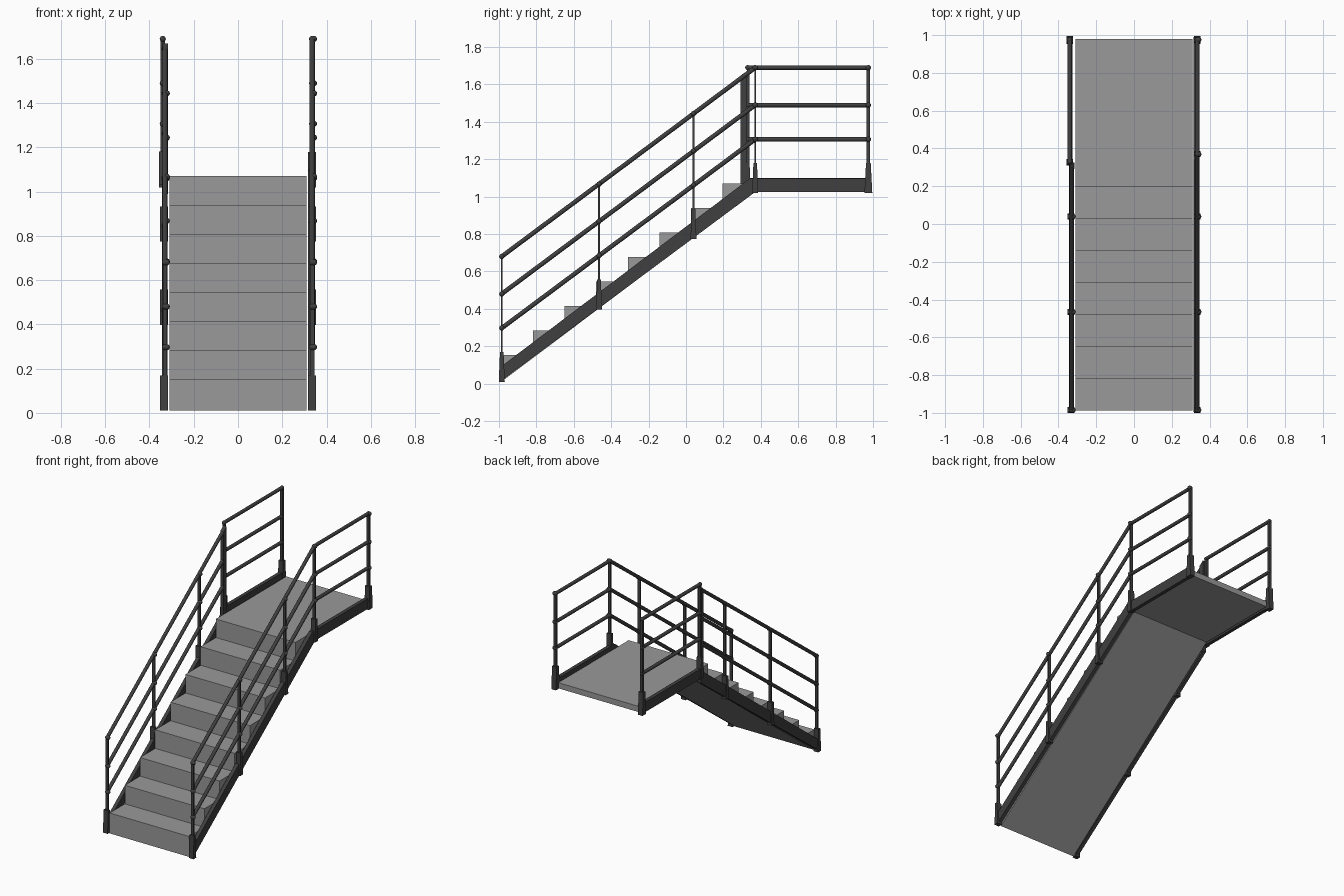
import bpy, bmesh, math
from mathutils import Vector

if "Cube" in bpy.data.objects:
    bpy.data.objects.remove(bpy.data.objects["Cube"])


def material(name, v):
    m = bpy.data.materials.new(name)
    m.diffuse_color = (v, v, v, 1)
    m.use_nodes = True
    m.node_tree.nodes["Principled BSDF"].inputs["Base Color"].default_value = m.diffuse_color
    return m


GREY = material("step grey", 0.32)
DARK = material("dark steel", 0.05)


def finish(bm, name, mat, smooth=False):
    bmesh.ops.recalc_face_normals(bm, faces=bm.faces)
    me = bpy.data.meshes.new(name)
    bm.to_mesh(me)
    bm.free()
    me.materials.append(mat)
    ob = bpy.data.objects.new(name, me)
    bpy.context.collection.objects.link(ob)
    if smooth:
        bpy.ops.object.select_all(action='DESELECT')
        bpy.context.view_layer.objects.active = ob
        ob.select_set(True)
        bpy.ops.object.shade_smooth_by_angle(angle=math.radians(40))
    return ob


def slab(name, yz, x0, x1, mat):
    """Side profile in y,z extruded across x."""
    bm = bmesh.new()
    f = bm.faces.new([bm.verts.new((x0, y, z)) for y, z in yz])
    g = bmesh.ops.extrude_face_region(bm, geom=[f])
    bmesh.ops.translate(bm, vec=(x1 - x0, 0, 0),
                        verts=[v for v in g['geom'] if isinstance(v, bmesh.types.BMVert)])
    return finish(bm, name, mat)


def rail(name, pts, r=0.012):
    """Round bar through the points, with a ball at every bend and end."""
    bm = bmesh.new()
    pts = [Vector(p) for p in pts]
    for a, b in zip(pts, pts[1:]):
        d = b - a
        mtx = d.to_track_quat('Z', 'Y').to_matrix().to_4x4()
        mtx.translation = (a + b) / 2
        bmesh.ops.create_cone(bm, cap_ends=True, segments=12, radius1=r, radius2=r,
                              depth=d.length, matrix=mtx)
    for p in pts:
        g = bmesh.ops.create_uvsphere(bm, u_segments=12, v_segments=8, radius=r * 1.15)
        bmesh.ops.translate(bm, vec=p, verts=g['verts'])
    return finish(bm, name, DARK, True)


def joints(name, pts, r=0.014):
    """Small balls fixing rails to posts."""
    bm = bmesh.new()
    for p in pts:
        g = bmesh.ops.create_uvsphere(bm, u_segments=12, v_segments=8, radius=r)
        bmesh.ops.translate(bm, vec=p, verts=g['verts'])
    return finish(bm, name, DARK, True)


SLOPE = 0.745
Y0, YB, Y1 = -0.985, 0.37, 0.975


def base(y):
    """Underside height of stair and landing."""
    return 0.015 + SLOPE * (min(y, YB) - Y0)


def post(name, x, y, thick, w=0.02, top=0.665):
    z = base(y)
    slab(name, [(y - thick / 2, z + .02), (y + thick / 2, z + .02),
                (y + thick / 2, z + top), (y - thick / 2, z + top)],
         x - w / 2, x + w / 2, DARK)


def bracket(name, x, y, wide, w=0.036):
    z = base(y)
    slab(name, [(y - wide / 2, z - .005), (y + wide / 2, z - .005),
                (y + wide * .3, z + .155), (y - wide * .3, z + .155)],
         x - w / 2, x + w / 2, DARK)


# solid stair and landing
RUN, RISE, FRONT = 0.169, 0.1308, -0.987
prof = []
for i in range(8):
    y = FRONT + i * RUN
    prof += [(y, 0.01 if i == 0 else 0.154 + (i - 1) * RISE), (y, 0.154 + i * RISE)]
prof += [(0.98, 1.07), (0.98, 1.03), (YB, 1.03)]
slab("stairs_and_landing", prof, -0.31, 0.31, GREY)

# side stringers
H = 0.072
slab("right_stringer", [(Y0 - .01, base(Y0) - .005), (YB, base(YB)), (0.99, base(YB)),
                        (0.99, base(YB) + H), (YB - .03, base(YB) + H), (Y0 - .01, base(Y0) + H)],
     0.316, 0.342, DARK)
slab("left_stair_stringer", [(Y0 - .01, base(Y0) - .005), (0.325, base(0.325)),
                             (0.325, base(0.325) + .09), (Y0 - .01, base(Y0) + H)],
     -0.344, -0.318, DARK)
slab("left_landing_stringer", [(0.325, 1.03), (0.99, 1.03), (0.99, 1.10), (0.325, 1.10)],
     -0.352, -0.326, DARK)

# handrails: three bars each
XR, XL, XLL = 0.335, -0.330, -0.340
LEVELS = (0.665, 0.465, 0.282)
for n, h in zip(("top", "middle", "lower"), LEVELS):
    rail(f"right_{n}_rail", [(XR, y, base(y) + h) for y in (Y0, YB, Y1)])
    rail(f"left_stair_{n}_rail", [(XL, y, base(y) + h) for y in (Y0, 0.31)])
    rail(f"left_landing_{n}_rail", [(XLL, y, base(YB) + h) for y in (0.33, Y1)])

# posts, brackets and joint balls
for i, y in enumerate((Y0, -0.465, 0.04, YB, Y1)):
    wide, thick = (0.042, 0.018) if y == Y1 else (0.032, 0.01)
    post(f"right_post_{i}", XR, y, thick)
    bracket(f"right_bracket_{i}", XR, y, wide)
    joints(f"right_joints_{i}", [(XR + .008, y, base(y) + h) for h in LEVELS])
    if i < 3:
        post(f"left_stair_post_{i}", XL, y, thick)
        bracket(f"left_stair_bracket_{i}", XL - .004, y, wide)
        joints(f"left_stair_joints_{i}", [(XL + .008, y, base(y) + h) for h in LEVELS])

# thick post where the left stair rail ends
slab("left_end_post", [(0.292, 0.99), (0.325, 0.99), (0.325, 1.67), (0.292, 1.645)],
     -0.342, -0.316, DARK)

# left landing posts
slab("left_landing_post_front", [(0.325, 1.04), (0.34, 1.04), (0.34, 1.69), (0.325, 1.69)],
     -0.350, -0.330, DARK)
slab("left_landing_bracket_front", [(0.31, 1.03), (0.345, 1.03), (0.34, 1.18), (0.318, 1.18)],
     -0.358, -0.322, DARK)
post("left_landing_post_back", XLL, Y1, 0.018)
bracket("left_landing_bracket_back", XLL, Y1, 0.042)
